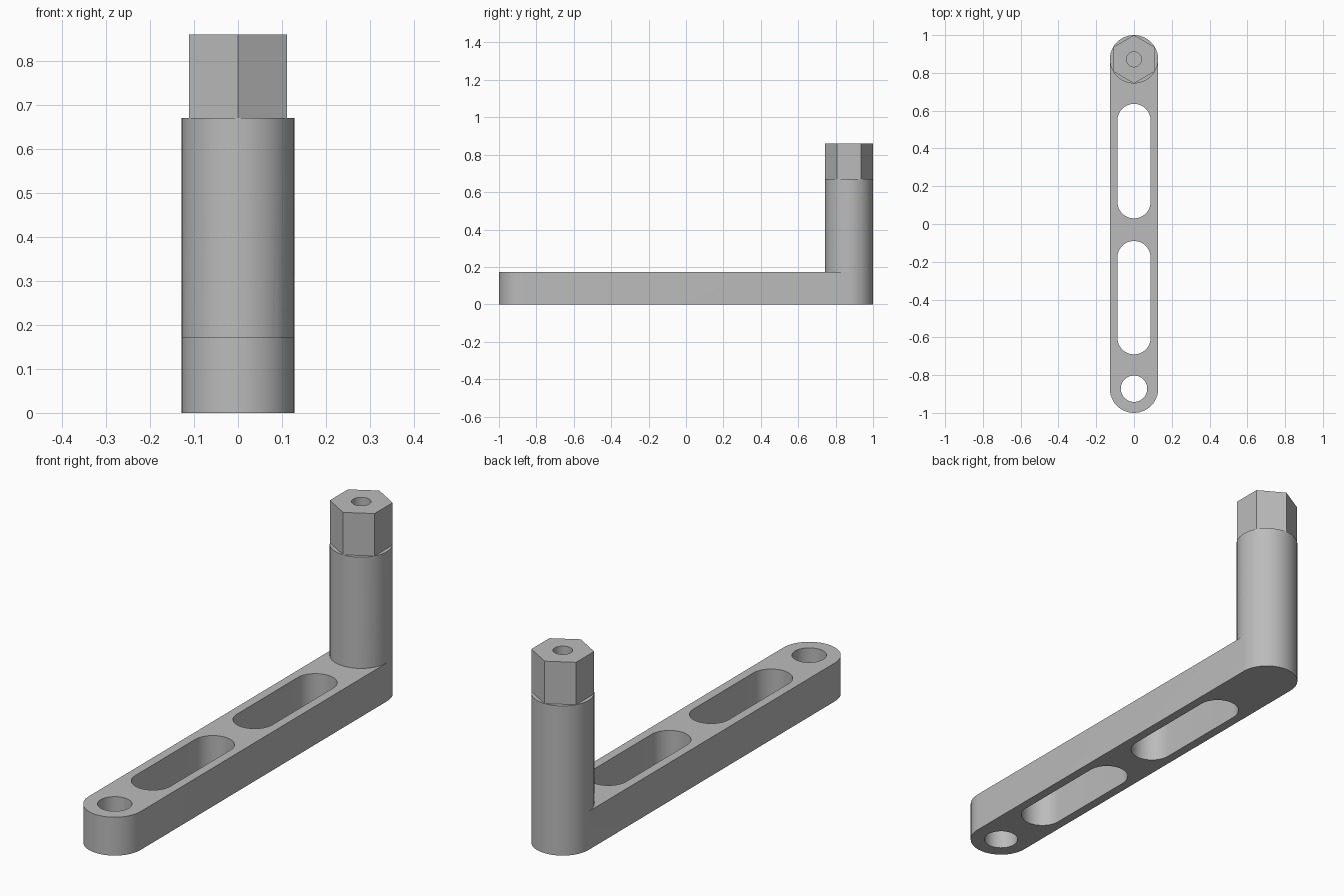
import bpy, bmesh
from math import cos, sin, pi

if "Cube" in bpy.data.objects:
    bpy.data.objects.remove(bpy.data.objects["Cube"], do_unlink=True)

metal = bpy.data.materials.new("plain_grey")
metal.use_nodes = True
metal.diffuse_color = (0.5, 0.5, 0.5, 1)
metal.node_tree.nodes["Principled BSDF"].inputs["Base Color"].default_value = (0.5, 0.5, 0.5, 1)

RADIUS = 0.128        # rounded ends, post and hex corners
POST_Y = 1 - RADIUS
BAR_TOP, POST_TOP, HEX_TOP = 0.172, 0.67, 0.86


def slot(r, y0, y1, half=24):
    """Outline of a slot whose end arcs are centred on y0 and y1; a circle if they match."""
    pts = [(r * cos(pi * i / half), y1 + r * sin(pi * i / half)) for i in range(half + 1)]
    pts += [(-x, y0 + y1 - y) for x, y in pts]
    if y0 == y1:
        pts = pts[:half] + pts[half + 1:-1]
    return pts


def prism(name, loops, z0, z1):
    """Extrude an outer outline with inner hole outlines from z0 to z1."""
    bm = bmesh.new()
    for loop in loops:
        vs = [bm.verts.new((x, y, z0)) for x, y in loop]
        for a, b in zip(vs, vs[1:] + vs[:1]):
            bm.edges.new((a, b))
    bmesh.ops.triangle_fill(bm, use_beauty=True, edges=bm.edges[:], normal=(0, 0, 1))
    base = bm.faces[:]
    top = bmesh.ops.extrude_face_region(bm, geom=base, use_keep_orig=True)["geom"]
    moved = [g for g in top if isinstance(g, bmesh.types.BMVert)]
    bmesh.ops.translate(bm, verts=moved, vec=(0, 0, z1 - z0))
    bmesh.ops.recalc_face_normals(bm, faces=bm.faces[:])
    mesh = bpy.data.meshes.new(name)
    bm.to_mesh(mesh)
    bm.free()
    mesh.materials.append(metal)
    obj = bpy.data.objects.new(name, mesh)
    bpy.context.collection.objects.link(obj)
    return obj


def activate(obj):
    bpy.ops.object.select_all(action='DESELECT')
    obj.select_set(True)
    bpy.context.view_layer.objects.active = obj


# Slotted arm with a pivot hole at the front end
arm = prism("crank_arm", [
    slot(RADIUS, -POST_Y, POST_Y),
    slot(0.088, 0.118, 0.548),
    slot(0.088, -0.602, -0.178),
    slot(0.07, -POST_Y, -POST_Y),
], 0, BAR_TOP)

# Round post, fused to the arm
post = prism("post", [slot(RADIUS, POST_Y, POST_Y)], 0, POST_TOP)
activate(arm)
union = arm.modifiers.new("fuse_post", 'BOOLEAN')
union.operation, union.solver, union.object = 'UNION', 'EXACT', post
bpy.ops.object.modifier_apply(modifier=union.name)
bpy.data.objects.remove(post, do_unlink=True)

# Hexagonal head with a blind bore
hexagon = [(RADIUS * sin(pi * i / 3), POST_Y + RADIUS * cos(pi * i / 3)) for i in range(6)]
head = prism("hex_head", [hexagon, slot(0.04, POST_Y, POST_Y)], POST_TOP, HEX_TOP)

for part in (arm, head):
    activate(part)
    bpy.ops.object.shade_smooth_by_angle(angle=pi / 6)
